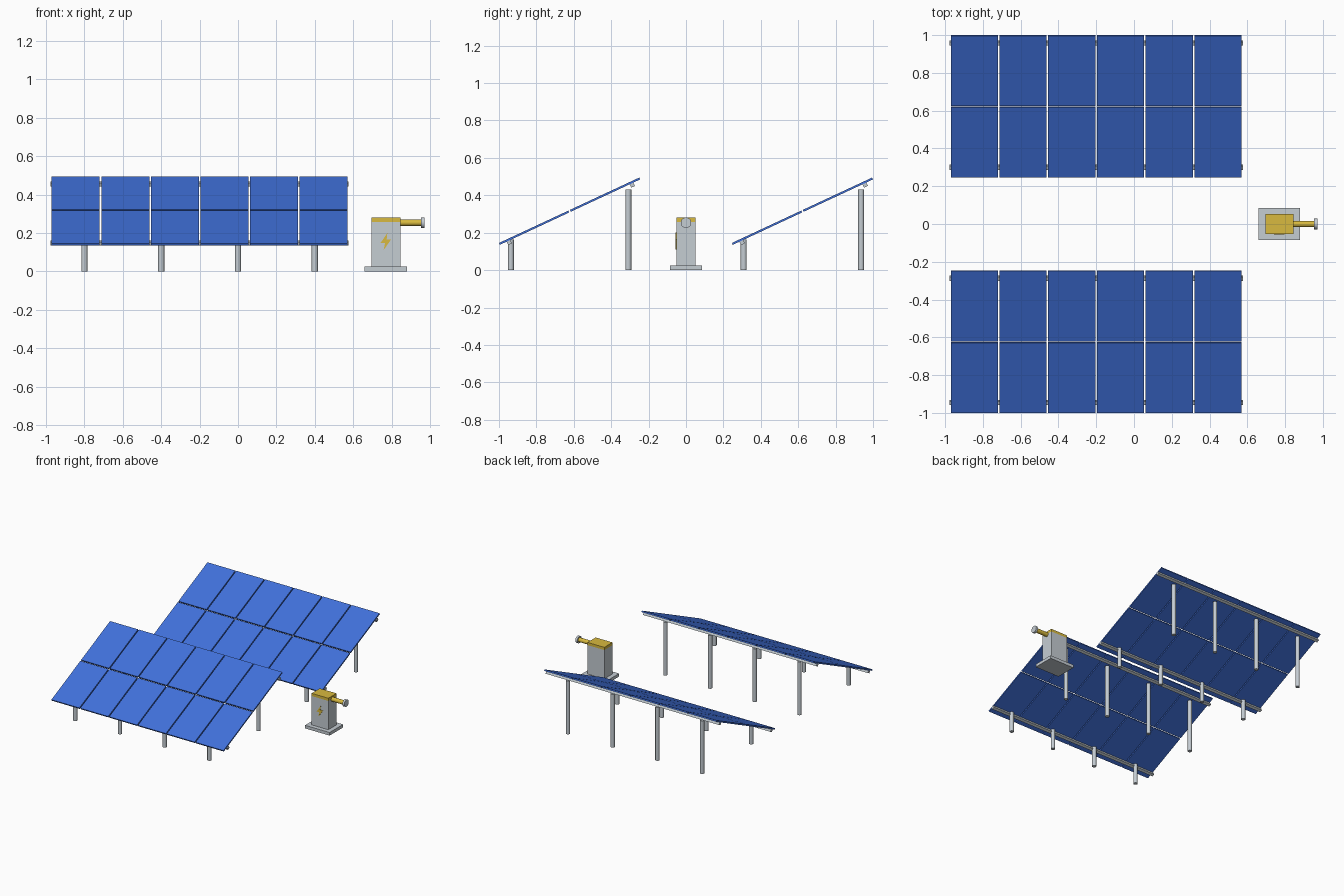
import bpy, bmesh, math
from mathutils import Matrix, Vector

cube = bpy.data.objects.get("Cube")
if cube:
    bpy.data.objects.remove(cube, do_unlink=True)


def material(name, rgb):
    m = bpy.data.materials.new(name)
    m.use_nodes = True
    m.diffuse_color = (*rgb, 1)
    m.node_tree.nodes["Principled BSDF"].inputs["Base Color"].default_value = (*rgb, 1)
    return m


BLUE = material("panel blue", (0.052, 0.165, 0.71))
GREY = material("metal grey", (0.56, 0.61, 0.65))
YELLOW = material("safety yellow", (0.69, 0.49, 0.05))


def finish(name, bm, mat, smooth=False):
    bmesh.ops.recalc_face_normals(bm, faces=bm.faces)
    mesh = bpy.data.meshes.new(name)
    bm.to_mesh(mesh)
    bm.free()
    mesh.materials.append(mat)
    obj = bpy.data.objects.new(name, mesh)
    bpy.context.collection.objects.link(obj)
    if smooth:
        bpy.ops.object.select_all(action='DESELECT')
        obj.select_set(True)
        bpy.context.view_layer.objects.active = obj
        bpy.ops.object.shade_smooth_by_angle(angle=math.radians(40))
    return obj


def add_box(bm, centre, size, frame=Matrix()):
    place = frame @ Matrix.Translation(centre) @ Matrix.Diagonal((*size, 1))
    bmesh.ops.create_cube(bm, size=1, matrix=place)


def box(name, centre, size, mat):
    bm = bmesh.new()
    add_box(bm, centre, size)
    return finish(name, bm, mat)


def rod(name, start, end, radius, mat):
    start, end = Vector(start), Vector(end)
    axis = end - start
    turn = axis.to_track_quat('Z', 'Y').to_matrix().to_4x4()
    bm = bmesh.new()
    bmesh.ops.create_cone(bm, cap_ends=True, segments=20, radius1=radius, radius2=radius,
                          depth=axis.length,
                          matrix=Matrix.Translation((start + end) / 2) @ turn)
    return finish(name, bm, mat, smooth=True)


# Solar arrays: two tilted rows on rails and posts
TILT = math.radians(25)
COLUMNS, PITCH, WIDTH, LENGTH, THICK = 6, 0.258, 0.25, 0.409, 0.011
MID_X = -0.2

for row, y in (("front", -0.6225), ("back", 0.6225)):
    frame = Matrix.Translation((MID_X, y, 0.315)) @ Matrix.Rotation(TILT, 4, 'X')

    panels = bmesh.new()
    for col in range(COLUMNS):
        for side in (-1, 1):
            add_box(panels, ((col - (COLUMNS - 1) / 2) * PITCH, side * 0.209, 0),
                    (WIDTH, LENGTH, THICK), frame)
    finish(row + "_solar_panels", panels, BLUE)

    for side, level, top in ((-1, "low", 0.163), (1, "high", 0.43)):
        rail = bmesh.new()
        add_box(rail, (0, side * 0.363, -0.0155), (1.552, 0.022, 0.02), frame)
        finish(f"{row}_{level}_rail", rail, GREY)
        for i in range(4):
            x, post_y = -0.8 + 0.4 * i, y + side * 0.314
            rod(f"{row}_{level}_post_{i + 1}", (x, post_y, 0), (x, post_y, top), 0.016, GREY)

# Power cabinet
CX = 0.77
box("cabinet_base", (CX, 0, 0.0125), (0.22, 0.172, 0.025), GREY)
box("cabinet_body", (CX, 0, 0.1415), (0.15, 0.104, 0.233), GREY)
box("cabinet_cap", (CX, 0, 0.269), (0.15, 0.104, 0.022), YELLOW)

# Side arm with end disc
rod("side_arm", (0.84, 0, 0.253), (0.956, 0, 0.253), 0.017, YELLOW)
rod("arm_end_disc", (0.954, 0, 0.253), (0.971, 0, 0.253), 0.028, GREY)

# Lightning bolt plate on the cabinet front
bolt = [(0.008, 0.045), (-0.028, -0.008), (-0.004, -0.008),
        (-0.012, -0.045), (0.028, 0.012), (0.004, 0.012)]
bm = bmesh.new()
face = bm.faces.new([bm.verts.new((CX + x, -0.0515, 0.155 + z)) for x, z in bolt])
grown = bmesh.ops.extrude_face_region(bm, geom=[face])["geom"]
bmesh.ops.translate(bm, vec=(0, -0.004, 0),
                    verts=[v for v in grown if isinstance(v, bmesh.types.BMVert)])
finish("bolt_plate", bm, YELLOW)
